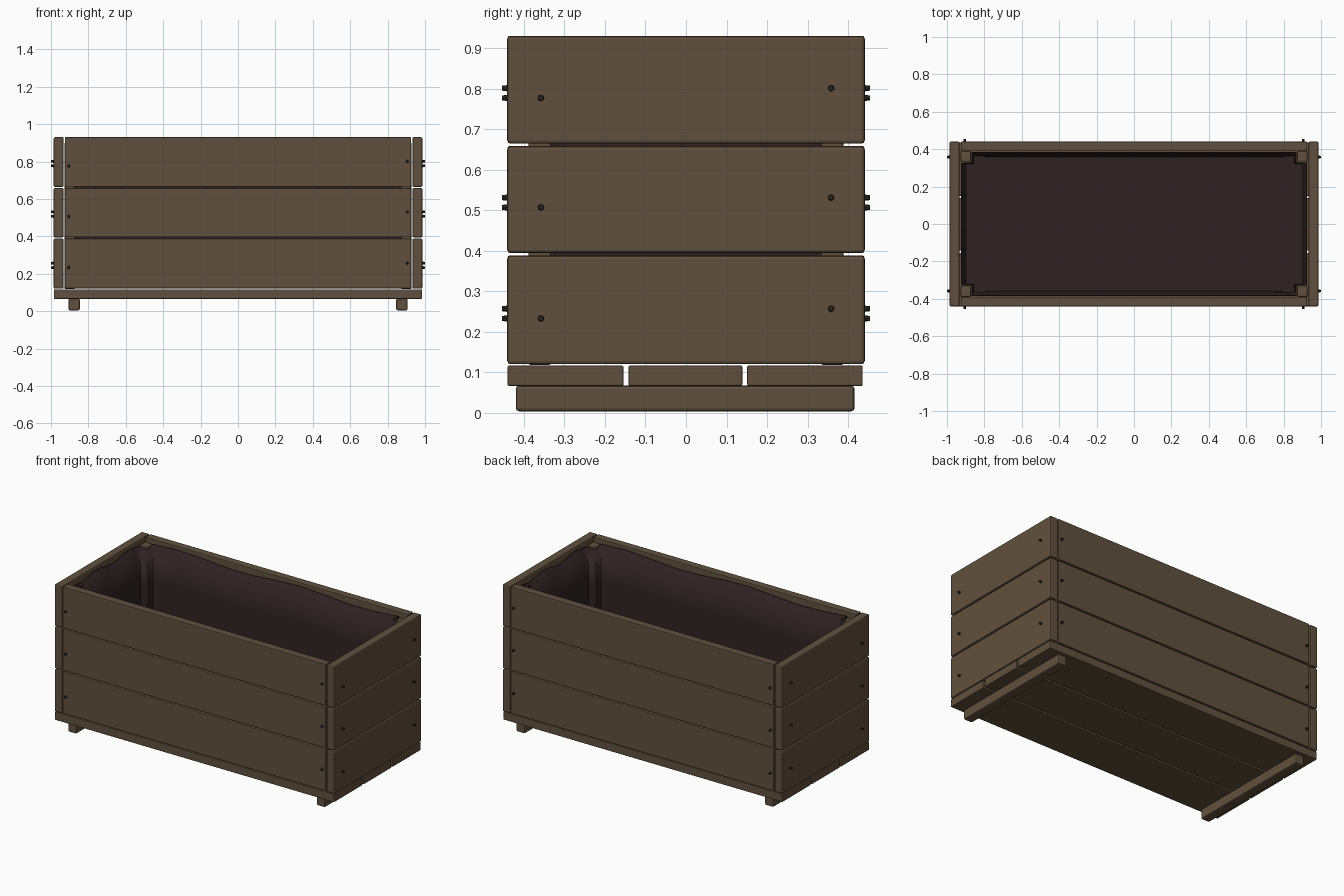
import bpy, bmesh, math
from mathutils import Matrix, Vector

cube = bpy.data.objects.get("Cube")
if cube:
    bpy.data.objects.remove(cube, do_unlink=True)


def material(name, rgb):
    m = bpy.data.materials.new(name)
    m.use_nodes = True
    m.diffuse_color = (*rgb, 1)
    bsdf = m.node_tree.nodes["Principled BSDF"]
    bsdf.inputs["Base Color"].default_value = (*rgb, 1)
    bsdf.inputs["Roughness"].default_value = 0.9
    return m


WOOD = material("weathered wood", (0.118, 0.081, 0.049))
LINER = material("dark liner", (0.028, 0.016, 0.017))
METAL = material("dark screw metal", (0.03, 0.022, 0.016))


def finish(bm, name, mat):
    bmesh.ops.recalc_face_normals(bm, faces=bm.faces)
    mesh = bpy.data.meshes.new(name)
    bm.to_mesh(mesh)
    bm.free()
    mesh.materials.append(mat)
    obj = bpy.data.objects.new(name, mesh)
    bpy.context.collection.objects.link(obj)
    return obj


def board(name, lo, hi, bevel=0.006):
    """Bevelled timber spanning two opposite corners."""
    lo, hi = Vector(lo), Vector(hi)
    bm = bmesh.new()
    bmesh.ops.create_cube(bm, size=1)
    size, mid = hi - lo, (lo + hi) / 2
    for v in bm.verts:
        v.co = Vector(a * b for a, b in zip(v.co, size)) + mid
    obj = finish(bm, name, WOOD)
    mod = obj.modifiers.new("worn edges", "BEVEL")
    mod.width = bevel
    mod.segments = 2
    return obj


def screw(name, point, normal):
    """Domed screw head standing slightly proud of the board."""
    bm = bmesh.new()
    turn = Vector(normal).to_track_quat("Z", "Y").to_matrix().to_4x4()
    place = Matrix.Translation(point) @ turn @ Matrix.Translation((0, 0, 0.003))
    bmesh.ops.create_cone(bm, cap_ends=True, segments=8, radius1=0.009,
                          radius2=0.006, depth=0.022, matrix=place)
    return finish(bm, name, METAL)


# Wall boards and their screws, three rows high
ROWS = [(0.12, 0.388), (0.394, 0.658), (0.664, 0.93)]
for row, (z0, z1) in enumerate(ROWS, 1):
    zs = z0 + 0.125
    for s, end, face in ((1, "left", "back"), (-1, "right", "front")):
        board(f"{face}_board_{row}", (-0.926, min(s * 0.39, s * 0.44), z0 + 0.002),
              (0.926, max(s * 0.39, s * 0.44), z1), 0.004)
        board(f"{end}_end_board_{row}", (min(s * 0.932, s * 0.986), -0.441, z0),
              (max(s * 0.932, s * 0.986), 0.441, z1), 0.008)
        for t in (-1, 1):
            lift = 0.012 * t
            screw(f"{end}_end_screw_{row}", (s * 0.986, t * 0.358, zs + lift), (s, 0, 0))
            screw(f"{face}_screw_{row}", (t * 0.905, s * 0.44, zs + lift), (0, s, 0))

# Floor boards with narrow gaps
for i, (y0, y1) in enumerate([(-0.44, -0.154), (-0.142, 0.139), (0.151, 0.436)], 1):
    board(f"floor_board_{i}", (-0.985, y0, 0.066), (0.985, y1, 0.117), 0.004)

# Feet and corner posts
for s, side in ((1, "left"), (-1, "right")):
    x = s * 0.876
    board(f"{side}_foot", (x - 0.03, -0.42, 0.004), (x + 0.03, 0.416, 0.067), 0.008)
    for t, end in ((1, "back"), (-1, "front")):
        px, py = s * 0.9, t * 0.361
        board(f"{end}_{side}_post", (px - 0.028, py - 0.028, 0.118),
              (px + 0.028, py + 0.028, 0.9))


def liner_outline(hx, hy, nx, ny):
    """Rectangle outline with a square notch around every post."""
    quarter = [(hx, ny), (nx, ny), (nx, hy)]
    pts = []
    for sx, sy in ((1, 1), (-1, 1), (-1, -1), (1, -1)):
        part = [(sx * x, sy * y) for x, y in quarter]
        pts += part if sx * sy > 0 else part[::-1]
    return pts


def subdivide(pts, cuts=10):
    out = []
    for i, a in enumerate(pts):
        a, b = Vector(a), Vector(pts[(i + 1) % len(pts)])
        n = cuts if (b - a).length > 0.2 else 1
        out += [a.lerp(b, k / n) for k in range(n)]
    return out


# Liner: tapering bag with a gently wavy rim
bm = bmesh.new()
rings = []
for t in (0, 0.35, 0.7, 1):
    outline = liner_outline(0.898 + 0.026 * t, 0.362 + 0.022 * t,
                            0.858 + 0.01 * t, 0.322 + 0.008 * t)
    ring = []
    for k, p in enumerate(subdivide(outline)):
        wave = 0.012 * math.sin(k * 1.3)
        ring.append(bm.verts.new((p.x, p.y, 0.125 + (0.775 + wave) * t)))
    rings.append(ring)
for low, high in zip(rings, rings[1:]):
    for i in range(len(low)):
        j = (i + 1) % len(low)
        bm.faces.new((low[i], low[j], high[j], high[i]))
bm.faces.new(rings[0])
liner = finish(bm, "liner", LINER)
thick = liner.modifiers.new("thickness", "SOLIDIFY")
thick.thickness = 0.004
thick.offset = -1

bpy.ops.object.select_all(action="DESELECT")
liner.select_set(True)
bpy.context.view_layer.objects.active = liner
bpy.ops.object.shade_smooth_by_angle(angle=math.radians(35))
